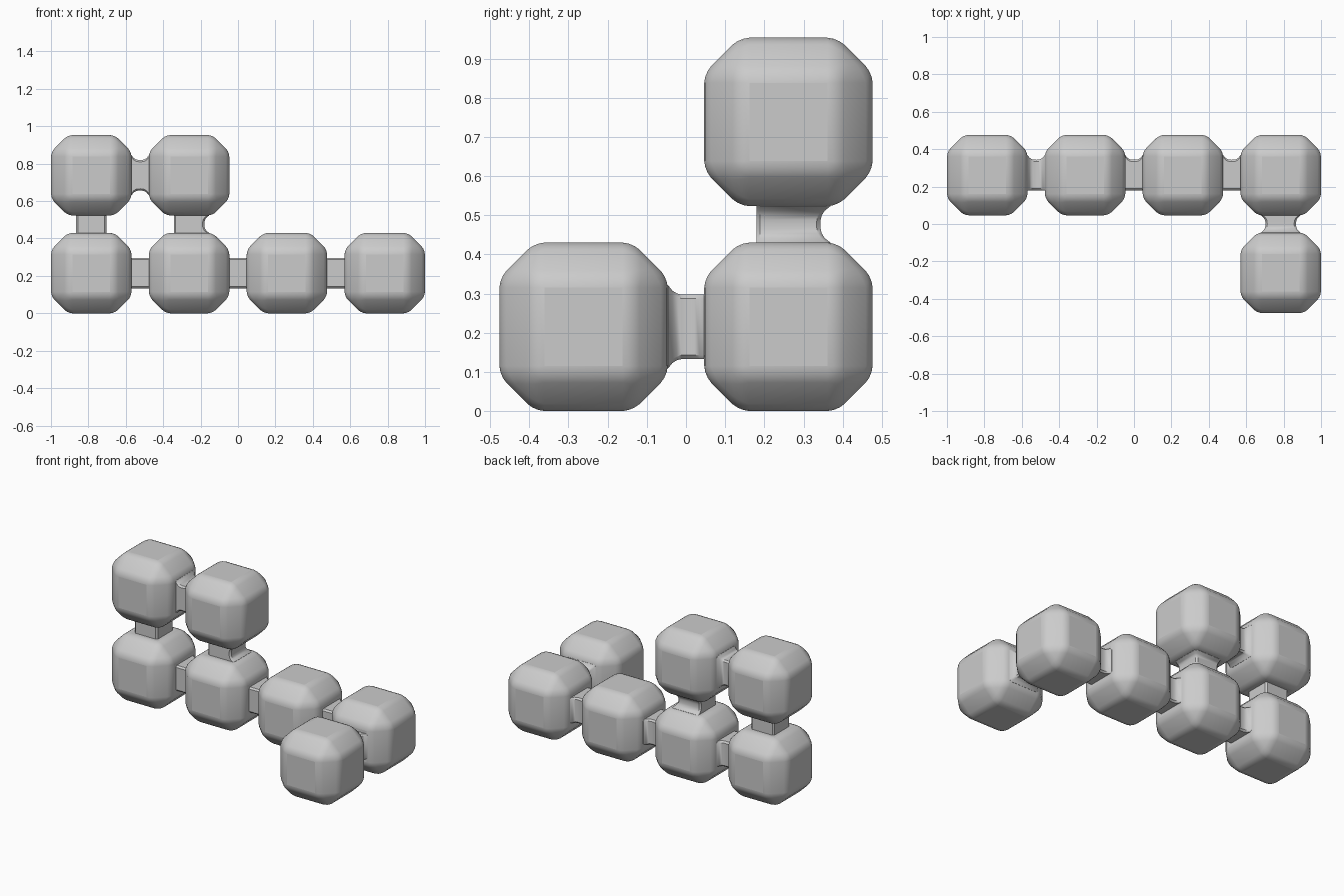
import bpy, bmesh
from mathutils import Vector

if "Cube" in bpy.data.objects:
    bpy.data.objects.remove(bpy.data.objects["Cube"], do_unlink=True)

SIZE = 0.43      # block edge
PITCH = 0.523    # spacing between block centres
GAP = PITCH - SIZE
NECK = 0.082     # half width of a connector

grey = bpy.data.materials.new("plain grey")
grey.use_nodes = True
colour = (0.6, 0.6, 0.6, 1)
grey.diffuse_color = colour
grey.node_tree.nodes["Principled BSDF"].inputs["Base Color"].default_value = colour


def add_object(name, bm, location, bevels):
    """Turn a bmesh into an object, bevelled and smoothly shaded."""
    bmesh.ops.recalc_face_normals(bm, faces=bm.faces)
    mesh = bpy.data.meshes.new(name)
    bm.to_mesh(mesh)
    bm.free()
    mesh.materials.append(grey)
    obj = bpy.data.objects.new(name, mesh)
    obj.location = location
    bpy.context.collection.objects.link(obj)
    for width, segments in bevels:
        mod = obj.modifiers.new("bevel", 'BEVEL')
        mod.width = width
        mod.segments = segments
        mod.limit_method = 'ANGLE'
        mod.angle_limit = 0.4
    bpy.ops.object.select_all(action='DESELECT')
    obj.select_set(True)
    bpy.context.view_layer.objects.active = obj
    bpy.ops.object.shade_smooth_by_angle(angle=0.7)
    return obj


def cell(i, j, k):
    """Centre of a grid cell."""
    return Vector(((i - 1.5) * PITCH, (j - 0.5) * PITCH, SIZE / 2 + k * PITCH))


def block(name, where):
    """Cube with wide chamfers whose edges are softened."""
    bm = bmesh.new()
    bmesh.ops.create_cube(bm, size=SIZE)
    add_object(name, bm, cell(*where), [(0.09, 1), (0.025, 3)])


def connector(name, a, b, flares):
    """Square neck between two cells; flares lists the sides that curve out,
    as (side direction, at first end, at second end)."""
    start, end = cell(*a), cell(*b)
    along = (end - start).normalized()
    u = Vector((along.y, along.z, along.x))
    v = along.cross(u)
    bm = bmesh.new()
    rings = []
    steps = 8
    for s in range(-1, steps + 2):
        t = max(-1, min(1, 2 * s / steps - 1))
        offset = along * (s / steps - 0.5) * GAP

        def reach(side):
            grow = 0
            for direction, first, second in flares:
                if side.dot(Vector(direction)) > 0.5:
                    grow = 0.025 * abs(t) ** 3 * (first if t < 0 else second)
            return side * (NECK + grow)

        ring = []
        for p, q in ((u, v), (v, -u), (-u, -v), (-v, u)):
            # each corner is cut by a small chamfer
            corner = offset + reach(p) + reach(q)
            ring.append(bm.verts.new(corner - q * 0.01))
            ring.append(bm.verts.new(corner - p * 0.01))
        rings.append(ring)
    for r0, r1 in zip(rings, rings[1:]):
        for n in range(len(r0)):
            m = (n + 1) % len(r0)
            bm.faces.new((r0[n], r0[m], r1[m], r1[n]))
    bm.faces.new(rings[0])
    bm.faces.new(rings[-1])
    add_object(name, bm, (start + end) / 2, [])


# Lower row, front block and upper pair
for i in range(4):
    block(f"lower_block_{i + 1}", (i, 1, 0))
block("front_block", (3, 0, 0))
for i in range(2):
    block(f"upper_block_{i + 1}", (i, 1, 1))

# Necks joining neighbouring blocks
X, Y, Z = Vector((1, 0, 0)), Vector((0, 1, 0)), Vector((0, 0, 1))
for i in range(3):
    connector(f"row_connector_{i + 1}", (i, 1, 0), (i + 1, 1, 0), [(Y, 1, 1)])
connector("upper_connector", (0, 1, 1), (1, 1, 1),
          [(Z, 1, 1), (-Z, 1, 1), (Y, 1, 1)])
connector("left_riser", (0, 1, 0), (0, 1, 1), [])
connector("right_riser", (1, 1, 0), (1, 1, 1), [(X, 1, 1), (Y, 1, 1)])
connector("front_connector", (3, 0, 0), (3, 1, 0),
          [(X, 1, 1), (-X, 1, 1), (Z, 1, 0), (-Z, 1, 0)])
